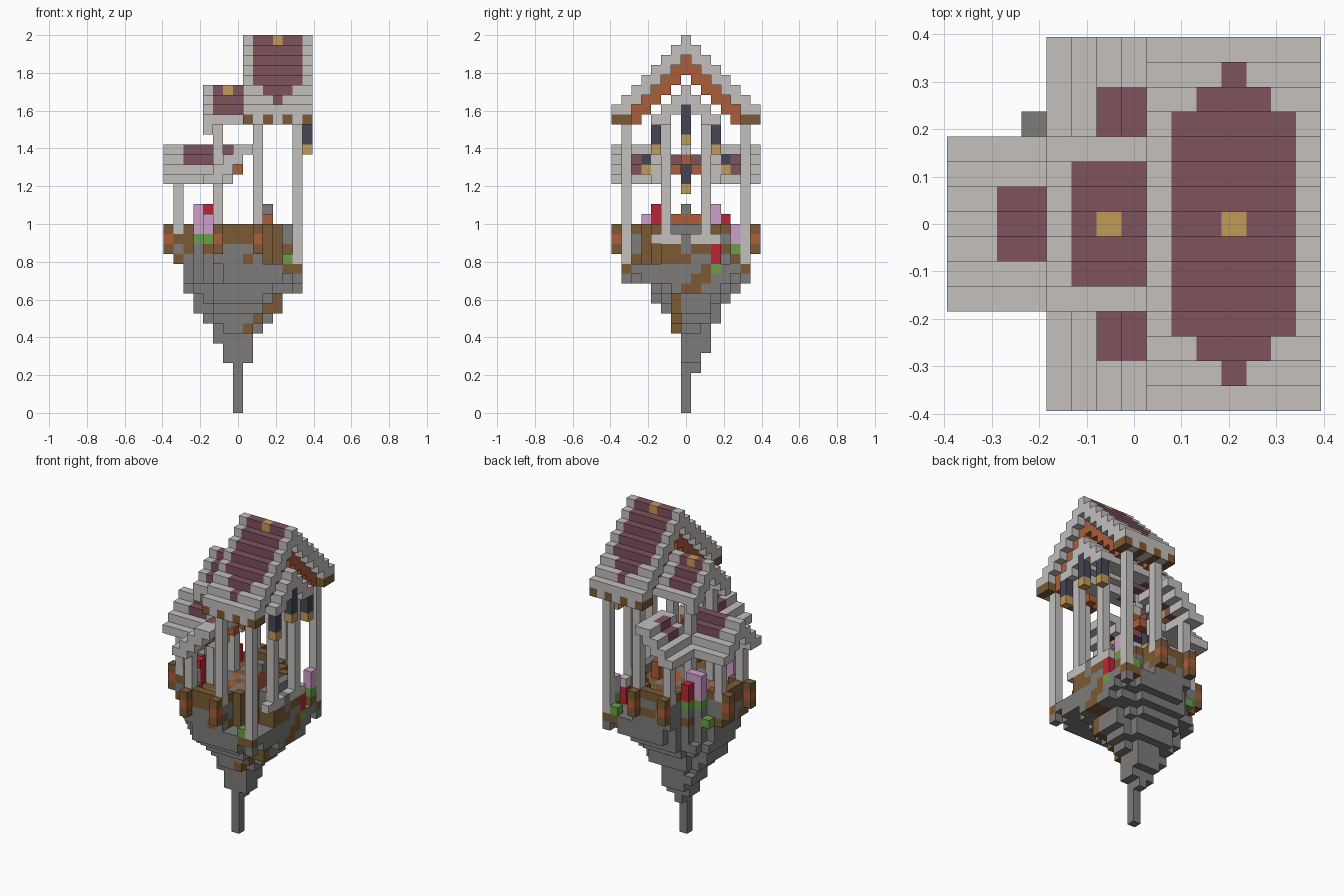
import bpy
import random

random.seed(4)
U = 2 / 38          # edge length of one block
cube = bpy.data.objects.get("Cube")
if cube:
    bpy.data.objects.remove(cube, do_unlink=True)


def linear(hexa):
    out = []
    for n in range(0, 6, 2):
        c = int(hexa[n:n + 2], 16) / 255
        out.append(c / 12.92 if c < 0.04 else ((c + 0.055) / 1.055) ** 2.4)
    return (*out, 1)


PALETTE = {"pale stone": "c3c0be", "maroon tile": "7e525d", "gold": "c29b58",
           "rock": "7d7c7b", "earth": "7b5a34", "terracotta": "ab5d3a",
           "dark blue": "464654", "leaf green": "689f47", "red petal": "bc2535",
           "pink petal": "cfa0cb"}
MATS = {}
for name, hexa in PALETTE.items():
    m = bpy.data.materials.new(name)
    m.use_nodes = True
    m.diffuse_color = linear(hexa)
    bsdf = m.node_tree.nodes["Principled BSDF"]
    bsdf.inputs["Base Color"].default_value = linear(hexa)
    bsdf.inputs["Roughness"].default_value = 0.9
    MATS[name] = m

blocks = {}         # (i, j, k) -> (part, colour)


def span(v):
    return range(v[0], v[1] + 1) if isinstance(v, tuple) else (v,)


def put(part, colour, x, y, z):
    for i in span(x):
        for j in span(y):
            for k in span(z):
                blocks[i, j, k] = (part, colour)


def both(part, colour, x, y, z):
    for s in (-1, 1):
        put(part, colour, x, s * y, z)


# Hanging rock: x and y extent of each layer, from the tip upwards
LAYERS = [(0, 0, 0, 0)] * 4 + [
    (0, 0, 0, 1), (-1, 1, 0, 1), (-1, 1, 0, 2), (-2, 1, 0, 2), (-2, 2, -1, 2),
    (-3, 3, -1, 3), (-4, 4, -2, 3), (-4, 4, -3, 4), (-5, 6, -3, 5),
    (-5, 6, -6, 6), (-5, 6, -6, 6)] + [(-6, 6, -6, 6)] * 3


def in_layer(i, j, k):
    x0, x1, y0, y1 = LAYERS[k]
    if k > 14:      # eight-sided terrace
        total = abs(i) + abs(j)
        return total <= 7 or (total == 8 and min(abs(i), abs(j)) == 2)
    a = abs(i - (x0 + x1) / 2) / ((x1 - x0 + 1) / 2)
    b = abs(j - (y0 + y1) / 2) / ((y1 - y0 + 1) / 2)
    if k < 13:
        p = 2
    else:
        p = 1.5 if i < 0 else k - 10
    return a ** p + b ** p <= 1.06


for k, (x0, x1, y0, y1) in enumerate(LAYERS):
    for i in span((x0, x1)):
        for j in span((y0, y1)):
            if not in_layer(i, j, k):
                continue
            start = max(-1, k - 12)
            vein = 7 < k < 15 and i >= x1 - 1 and start <= j <= start + (k > 11)
            bank = k in (15, 16) and i > 1 and 14 - k >= j >= k - 20
            soil = k > 14 and random.random() < (0.25 if k < 17 else 0.65)
            colour = "earth" if vein or bank or soil else "rock"
            if k == 17 and abs(i) < 5 and abs(j) < 5 and random.random() < 0.25:
                colour = "terracotta"
            put("floating_rock", colour, i, j, k)
both("floating_rock", "rock", 6, 6, 13)
both("floating_rock", "earth", 6, 6, 14)
both("floating_rock", "earth", 5, 6, 14)

# Low kerb around the terrace, open at the east step
for i, j, k in list(blocks):
    edge = any((i + a, j + b, k) not in blocks
               for a, b in ((1, 0), (-1, 0), (0, 1), (0, -1)))
    if k == 17 and edge and not (i == 6 and abs(j) < 3):
        put("terrace_kerb", "earth", i, j, 18)
put("east_step", "rock", 5, (-2, 2), 18)

# Small bracket posts outside the kerb
for i, j in ((-7, -2), (-7, 2), (2, -7), (2, 7), (-2, -7), (-2, 7)):
    put("bracket_posts", "earth", i, j, (16, 18))
    put("bracket_posts", "terracotta", i, j, 17)

# Altar
put("altar", "terracotta", 3, (-1, 1), (18, 19))
put("altar", "rock", 3, 0, 20)

# Main gable roof with a maroon panel
for j in range(-7, 8):
    top = 37 - abs(j)
    half = 2 if abs(j) < 5 else 6 - abs(j)
    put("main_roof", "pale stone", (1, 7), j, (top - 1, top))
    if half >= 0:
        put("main_roof", "maroon tile", (4 - half, 4 + half), j, (top - 1, top))
    if abs(j) < 6:
        for i in (2, 6):
            put("gable_trim", "terracotta", i, j, (top - 3, top - 2))
put("main_roof", "gold", 4, 0, 37)

# Middle roof running under the main roof
for j in range(-3, 4):
    top = 32 - abs(j)
    put("middle_roof", "pale stone", (-3, 7), j, (max(29, top - 1), top))
    if abs(j) < 3:
        put("middle_roof", "maroon tile", (-2, 0), j, (top - 1, top))
both("middle_roof", "pale stone", -3, 3, 28)
put("middle_roof", "gold", -1, 0, 32)

# Side lean-to roofs stepping down to the west
for s in (-1, 1):
    for j in range(3, 8):
        for i in range(-3, 2):
            top = min(26, 26 + i)
            colour = "maroon tile" if i in (-1, 0) and j in (4, 5) else "pale stone"
            low = top if i in (-3, 1) else top - 1
            put("lean_to_roofs", colour, i, s * j, (low, top))

# West porch roof
for j in range(-3, 4):
    top = 26 - abs(j)
    put("west_roof", "pale stone", (-7, -1), j, (max(23, top - 1), top))
    if abs(j) < 2:
        put("west_roof", "maroon tile", (-5, -1), j, (top - 1, top))
put("west_roof_trim", "pale stone", 0, 0, 26)
put("west_roof_trim", "terracotta", 0, 0, 25)
both("west_roof_trim", "terracotta", 0, 1, 24)

# Columns
for i, j, low, high in ((6, 6, 15, 29), (2, 6, 18, 29), (6, 2, 17, 29),
                        (-2, 2, 18, 29), (-6, 2, 18, 23), (-2, 6, 18, 22)):
    both("columns", "pale stone", i, j, (low, high))
for j in (1, 3):
    both("column_bases", "pale stone", 6, j, 17)

# Toothed eave blocks under the main roof
for i in range(1, 8):
    both("eave_blocks", "pale stone" if i == 4 else "earth", i, 6, 29)
    if i % 2:
        both("eave_blocks", "earth", i, 7, 29)

# Hanging lanterns: position, foot height, glass height
for i, j, low, tall in ((7, 3, 26, 2), (7, -3, 26, 2), (7, 0, 27, 3), (-2, 0, 22, 2)):
    put("lanterns", "gold", i, j, low)
    put("lanterns", "dark blue", i, j, (low + 1, low + tall))
both("lanterns", "gold", -1, 4, 24)
both("lanterns", "dark blue", 0, 4, 25)

# Flowers: leaf block with petals above
put("floating_rock", "earth", 6, 5, 15)
for colour, i, j, low, high in (("red petal", 6, 3, 15, 16), ("pink petal", 6, 5, 17, 18),
                                ("pink petal", -4, -3, 18, 20), ("pink petal", -3, -4, 18, 19),
                                ("red petal", -3, -3, 18, 20), ("pink petal", -4, 3, 18, 20),
                                ("red petal", -3, 4, 18, 19), ("pink petal", -3, 3, 18, 20)):
    put("flowers", "leaf green", i, j, low - 1)
    put("flowers", colour, i, j, (low, high))
both("flowers", "leaf green", 5, 6, 15)
put("flowers", "leaf green", -5, 3, 15)

# Outer faces of a block as corner offsets for each direction
SIDES = {}
for axis in range(3):
    u, v = (axis + 1) % 3, (axis + 2) % 3
    for s in (0, 1):
        ring = []
        for a, b in ((0, 0), (1, 0), (1, 1), (0, 1)):
            c = [0, 0, 0]
            c[axis], c[u], c[v] = s, a, b
            ring.append(tuple(c))
        d = [0, 0, 0]
        d[axis] = 2 * s - 1
        SIDES[tuple(d)] = ring if s else ring[::-1]

# Build one mesh per part, keeping only exposed faces
for part in sorted({p for p, _ in blocks.values()}):
    verts, faces, slots, colours = {}, [], [], []
    for cell, (owner, colour) in blocks.items():
        if owner != part:
            continue
        if colour not in colours:
            colours.append(colour)
        for d, ring in SIDES.items():
            if tuple(a + b for a, b in zip(cell, d)) in blocks:
                continue
            corners = [tuple(a + b for a, b in zip(cell, c)) for c in ring]
            faces.append([verts.setdefault(c, len(verts)) for c in corners])
            slots.append(colours.index(colour))
    mesh = bpy.data.meshes.new(part)
    mesh.from_pydata([((x - 0.5) * U, (y - 0.5) * U, z * U) for x, y, z in verts], [], faces)
    for colour in colours:
        mesh.materials.append(MATS[colour])
    mesh.polygons.foreach_set("material_index", slots)
    mesh.update()
    bpy.context.collection.objects.link(bpy.data.objects.new(part, mesh))
